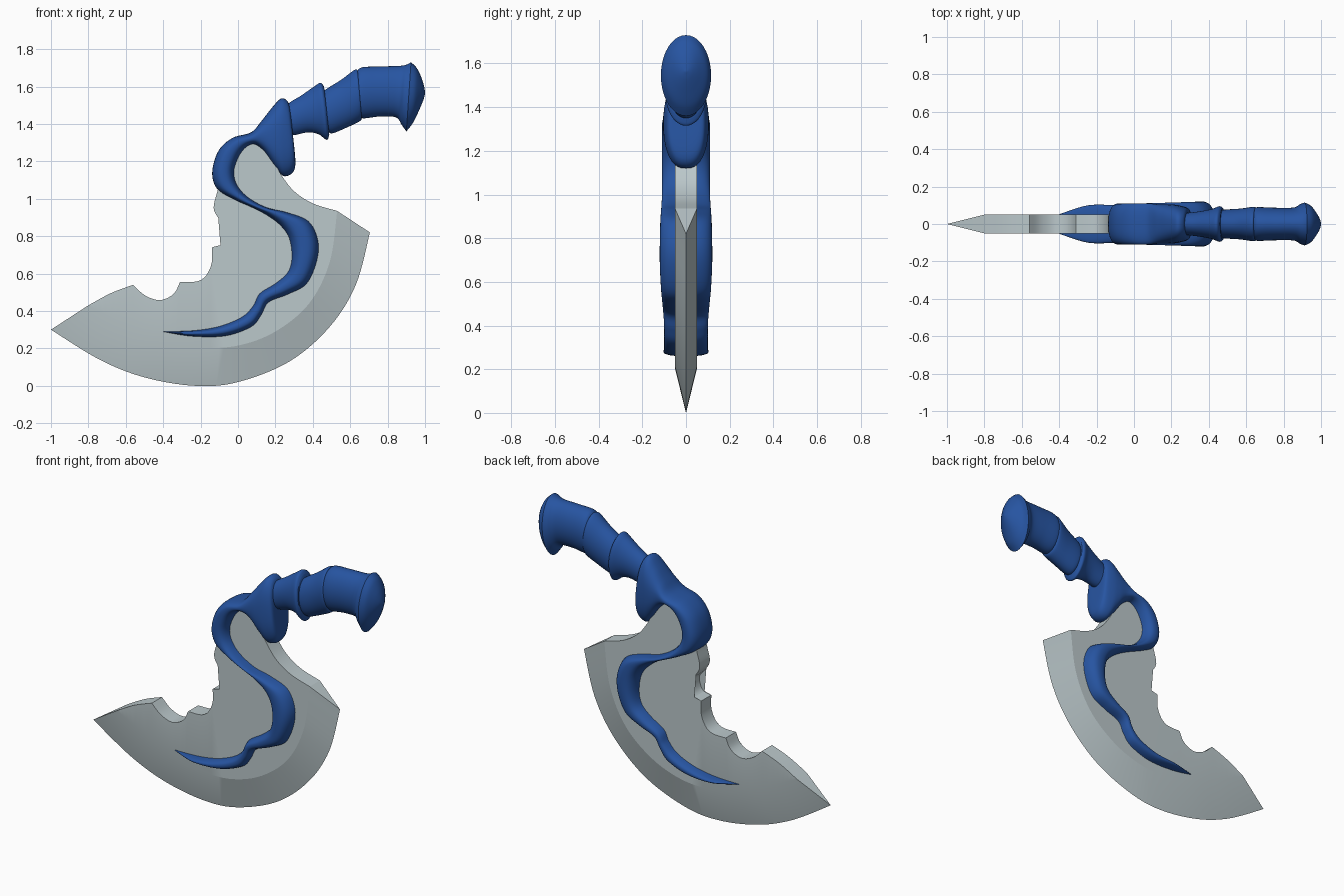
import bpy, bmesh, math
from mathutils import Vector


def smooth_path(pts, n):
    """Catmull-Rom samples through points of any dimension."""
    p = [pts[0]] + list(pts) + [pts[-1]]
    out = []
    for i in range(1, len(p) - 2):
        for k in range(n):
            t = k / n
            out.append([0.5 * (2 * b + (c - a) * t + (2 * a - 5 * b + 4 * c - d) * t * t
                               + (3 * b - a - 3 * c + d) * t ** 3)
                        for a, b, c, d in zip(p[i - 1], p[i], p[i + 1], p[i + 2])])
    return out + [list(pts[-1])]


def finish(name, bm, color, angle):
    bmesh.ops.remove_doubles(bm, verts=bm.verts, dist=1e-5)
    bmesh.ops.recalc_face_normals(bm, faces=bm.faces)
    mesh = bpy.data.meshes.new(name)
    bm.to_mesh(mesh)
    bm.free()
    obj = bpy.data.objects.new(name, mesh)
    bpy.context.collection.objects.link(obj)
    mesh.materials.append(color)
    bpy.ops.object.select_all(action='DESELECT')
    obj.select_set(True)
    bpy.context.view_layer.objects.active = obj
    bpy.ops.object.shade_smooth_by_angle(angle=math.radians(angle))
    return obj


def material(name, rgb):
    m = bpy.data.materials.new(name)
    m.diffuse_color = (*rgb, 1)
    return m


def loft(name, stations, color, power=2.0, steps=6, sides=40):
    """Skin rounded sections; station = edge A (x, z), edge B (x, z), half depth."""
    bm = bmesh.new()
    rings = []
    for ax, az, bx, bz, d in smooth_path(stations, steps):
        a, b = Vector((ax, 0, az)), Vector((bx, 0, bz))
        ring = []
        for k in range(sides):
            t = 2 * math.pi * k / sides
            c, s = math.cos(t), math.sin(t)
            u = math.copysign(abs(c) ** (2 / power), c)
            v = math.copysign(abs(s) ** (2 / power), s)
            ring.append(bm.verts.new((a + b) / 2 + (a - b) / 2 * u + Vector((0, d * v, 0))))
        rings.append(ring)
    for r, q in zip(rings, rings[1:]):
        for k in range(sides):
            j = (k + 1) % sides
            bm.faces.new((r[k], r[j], q[j], q[k]))
    bm.faces.new(rings[0])
    bm.faces.new(rings[-1])
    return finish(name, bm, color, 40)


steel = material("steel", (0.50, 0.58, 0.60))
blue = material("blue", (0.02, 0.09, 0.36))

# Blade: cutting edge, inner bevel line and notched back
T = 0.05
edge = smooth_path([(-1, .30), (-.74, .14), (-.5, .045), (-.23, 0), (0, .02),
                    (.275, .13), (.49, .315), (.63, .54), (.705, .82)], 8)
bevel = smooth_path([(-.8, .43), (-.6, .325), (-.41, .24), (-.2, .205), (0, .215),
                     (.2, .29), (.38, .44), (.49, .66), (.53, .935)], 8)
back_runs = [
    [(.53, .935), (.40, .975), (.30, 1.04), (.23, 1.13), (.18, 1.22), (.08, 1.32),
     (-.03, 1.27), (-.08, 1.15), (-.11, 1.04), (-.13, .95), (-.10, .89), (-.06, .84),
     (-.065, .785), (-.09, .75), (-.14, .74)],
    [(-.14, .74), (-.14, .66), (-.17, .59), (-.22, .558), (-.31, .555)],
    [(-.31, .555), (-.345, .49), (-.42, .458), (-.50, .485), (-.56, .54)],
    [(-.56, .54), (-.68, .495), (-.8, .43)],
]
back = [p for run in back_runs for p in smooth_path(run, 5)[:-1]][1:]
outline = bevel + back

bm = bmesh.new()
edge_v = [bm.verts.new((x, 0, z)) for x, z in edge]
sides = []
for y in (-T, T):
    vs = [bm.verts.new((x, y, z)) for x, z in outline]
    sides.append(vs)
    for i in range(len(edge) - 1):
        bm.faces.new((edge_v[i], edge_v[i + 1], vs[i + 1], vs[i]))
    bmesh.ops.triangulate(bm, faces=[bm.faces.new(vs)])
n, m = len(outline), len(edge)
for i in range(m - 1, n):
    j = (i + 1) % n
    bm.faces.new((sides[0][i], sides[0][j], sides[1][j], sides[1][i]))
bm.faces.new((sides[0][0], sides[1][0], edge_v[0]))
bm.faces.new((sides[0][m - 1], sides[1][m - 1], edge_v[-1]))
finish("blade", bm, steel, 14)

# Winding guard: tapered tail, S-shaped band, hook over the blade, flared collar
loft("winding_guard", [
    (-.40, .292, -.40, .288, .052),
    (-.24, .296, -.25, .264, .10),
    (-.10, .320, -.07, .264, .10),
    (.02, .370, .07, .312, .10),
    (.08, .430, .125, .375, .10),
    (.115, .495, .165, .445, .105),
    (.20, .55, .27, .488, .11),
    (.265, .61, .37, .545, .115),
    (.285, .69, .425, .67, .12),
    (.27, .79, .43, .78, .12),
    (.225, .855, .38, .88, .118),
    (.155, .91, .265, .927, .115),
    (.07, .955, .15, .955, .112),
    (-.02, .995, .05, 1.012, .11),
    (-.11, 1.05, -.005, 1.08, .11),
    (-.138, 1.14, -.018, 1.15, .11),
    (-.105, 1.255, .005, 1.22, .11),
    (-.03, 1.325, .04, 1.27, .11),
    (.07, 1.355, .085, 1.29, .11),
    (.125, 1.415, .14, 1.25, .105),
    (.18, 1.485, .20, 1.165, .105),
    (.228, 1.535, .25, 1.12, .10),
    (.262, 1.525, .305, 1.165, .085),
    (.278, 1.49, .295, 1.33, .06),
], blue, power=2.5)

# Grip: two flared sections and a long rear section
loft("grip_front", [
    (.22, 1.46, .25, 1.34, .06), (.27, 1.51, .30, 1.34, .06),
    (.335, 1.55, .375, 1.355, .068), (.40, 1.595, .43, 1.345, .08),
    (.44, 1.62, .475, 1.315, .095), (.46, 1.60, .488, 1.345, .085)], blue)
loft("grip_middle", [
    (.445, 1.56, .48, 1.36, .07), (.47, 1.585, .505, 1.35, .077),
    (.55, 1.635, .58, 1.38, .082), (.625, 1.69, .652, 1.415, .092),
    (.642, 1.68, .662, 1.435, .085)], blue)
loft("grip_rear", [
    (.63, 1.66, .65, 1.45, .08), (.655, 1.70, .668, 1.43, .09),
    (.75, 1.707, .76, 1.44, .087), (.86, 1.71, .845, 1.435, .088),
    (.90, 1.717, .875, 1.395, .106), (.925, 1.73, .90, 1.36, .115)], blue)

# Pommel: domed end cap
loft("pommel", [
    (.925, 1.73, .90, 1.36, .115), (.955, 1.70, .935, 1.405, .098),
    (.98, 1.65, .967, 1.47, .062), (.994, 1.605, .99, 1.525, .03),
    (1.0, 1.57, 1.0, 1.56, .006)], blue)
